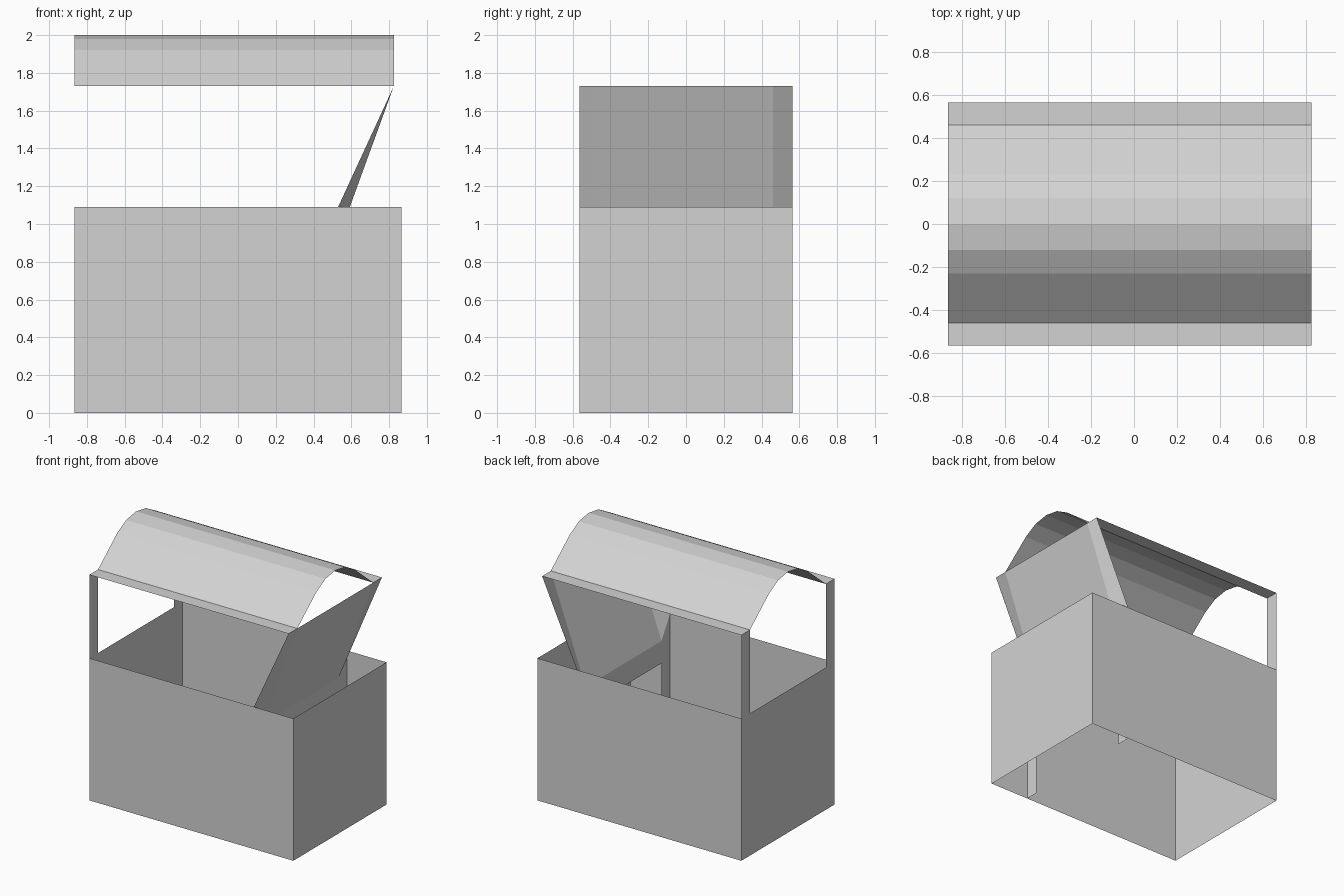
import bpy

if "Cube" in bpy.data.objects:
    bpy.data.objects.remove(bpy.data.objects["Cube"])

# One plain grey for the whole sheet-built booth
grey = bpy.data.materials.new("light_grey")
grey.diffuse_color = (0.65, 0.65, 0.65, 1)
grey.use_nodes = True
grey.node_tree.nodes["Principled BSDF"].inputs["Base Color"].default_value = grey.diffuse_color

X0, XR, X1 = -0.865, 0.825, 0.865    # left wall, roof end, right wall
XP = 0.53                            # inner partition
Y, YI = 0.565, 0.46                  # outer side, inner edge of posts
ZW, ZE, ZS, ZB = 1.09, 1.73, 0.92, 0.75   # wall top, eaves, sill, sill base


def sheet(name, faces):
    """Thin sheet part made from a few polygons."""
    verts, polys = [], []
    for f in faces:
        polys.append(range(len(verts), len(verts) + len(f)))
        verts += f
    me = bpy.data.meshes.new(name)
    me.from_pydata(verts, [], [list(p) for p in polys])
    me.materials.append(grey)
    ob = bpy.data.objects.new(name, me)
    bpy.context.collection.objects.link(ob)
    return ob


def upright(x, ya, yb, za, zb):
    """Rectangle standing across the width at a fixed x."""
    return [(x, ya, za), (x, yb, za), (x, yb, zb), (x, ya, zb)]


# Body walls, open at top and bottom
ring = [(X0, -Y), (X1, -Y), (X1, Y), (X0, Y)]
sheet("body_walls", [[(*a, 0), (*b, 0), (*b, ZW), (*a, ZW)]
                     for a, b in zip(ring, ring[1:] + ring[:1])])

# Arched roof with flat eaves
half = [(Y, ZE), (YI, ZE), (0.23, 1.92), (0.12, 1.98)]
profile = [(-y, z) for y, z in half] + [(0, 2.0)] + half[::-1]
sheet("arched_roof", [[(X0, *a), (XR, *a), (XR, *b), (X0, *b)]
                      for a, b in zip(profile, profile[1:])])

# Slanted panel leaning outwards to the roof end
sheet("slanted_panel", [[(XP, -YI, ZS), (XP, YI, ZS), (XR, YI, ZE), (XR, -YI, ZE)]])

# Sill band under the slanted panel
sheet("sill_band", [upright(XP, -YI, YI, ZB, ZS)])

# Posts and panel side strips, mirrored front and back
for side, s in (("front", -1), ("back", 1)):
    sheet(side + "_left_post", [upright(X0, s * YI, s * Y, ZW, ZE)])
    sheet(side + "_inner_post", [[(XP, s * YI, 0), (XP, s * Y, 0),
                                  (XP, s * Y, ZW), (XP, s * YI, ZS)]])
    sheet(side + "_side_strip", [[(XP, s * YI, ZS), (XP, s * Y, ZW),
                                  (XR, s * Y, ZE), (XR, s * YI, ZE)]])
